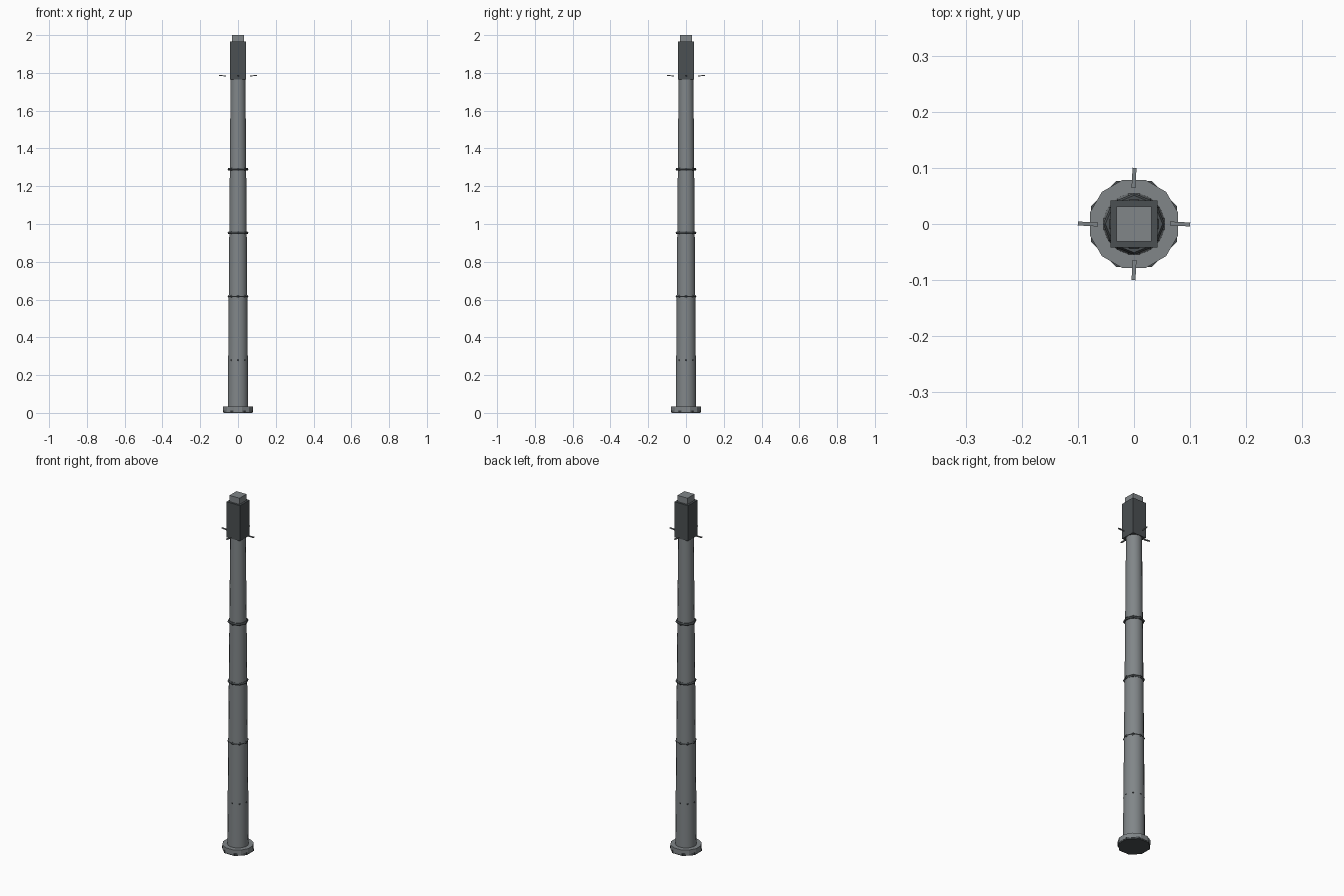
import bpy
from math import pi, cos, sin

if "Cube" in bpy.data.objects:
    bpy.data.objects.remove(bpy.data.objects["Cube"])


def frustum(name, sides, r_low, r_high, z_low, z_high, turn=0.0, smooth=False):
    bpy.ops.mesh.primitive_cone_add(vertices=sides, radius1=r_low, radius2=r_high,
                                    depth=z_high - z_low,
                                    location=(0, 0, (z_low + z_high) / 2),
                                    rotation=(0, 0, turn))
    ob = bpy.context.object
    ob.name = name
    if smooth:
        bpy.ops.object.shade_smooth_by_angle(angle=pi / 6)
    return ob


def box(name, size, loc, rot=(0, 0, 0)):
    bpy.ops.mesh.primitive_cube_add(size=1, location=loc, rotation=rot)
    ob = bpy.context.object
    ob.name = name
    ob.scale = size
    return ob


def paint(ob, mat):
    ob.data.materials.append(mat)


dark = bpy.data.materials.new("dark_grey")
dark.diffuse_color = (0.07, 0.08, 0.085, 1)
dark.use_nodes = True
dark.node_tree.nodes["Principled BSDF"].inputs["Base Color"].default_value = dark.diffuse_color
steel = bpy.data.materials.new("steel_grey")
steel.diffuse_color = (0.22, 0.24, 0.25, 1)
steel.use_nodes = True
steel.node_tree.nodes["Principled BSDF"].inputs["Base Color"].default_value = steel.diffuse_color

# Base flange: round plate with a coarser foot plate under it
paint(frustum("base_flange", 12, 0.081, 0.081, 0.006, 0.033, pi / 12), steel)
paint(frustum("foot_plate", 8, 0.083, 0.083, 0.0, 0.012, pi / 8), dark)

# Tapered shaft
paint(frustum("shaft", 16, 0.055, 0.040, 0.03, 1.77, pi / 16, True), steel)

# Equal grip rings, swallowed by the thicker lower shaft
for i in range(4):
    bpy.ops.mesh.primitive_torus_add(major_segments=8, minor_segments=6,
                                     major_radius=0.047, minor_radius=0.008,
                                     location=(0, 0, 0.28 + i * 0.3365))
    ring = bpy.context.object
    ring.name = f"grip_ring_{i + 1}"
    paint(ring, dark)

# Square head and cap
paint(box("head", (0.084, 0.084, 0.2), (0, 0, 1.865)), dark)
paint(box("cap", (0.062, 0.062, 0.04), (0, 0, 1.98)), steel)

# Four small prongs around the head
for i in range(4):
    a = i * pi / 2
    paint(box(f"prong_{i + 1}", (0.036, 0.007, 0.005),
              (0.082 * cos(a), 0.082 * sin(a), 1.785), (0, -0.06, a - 0.05)), steel)
